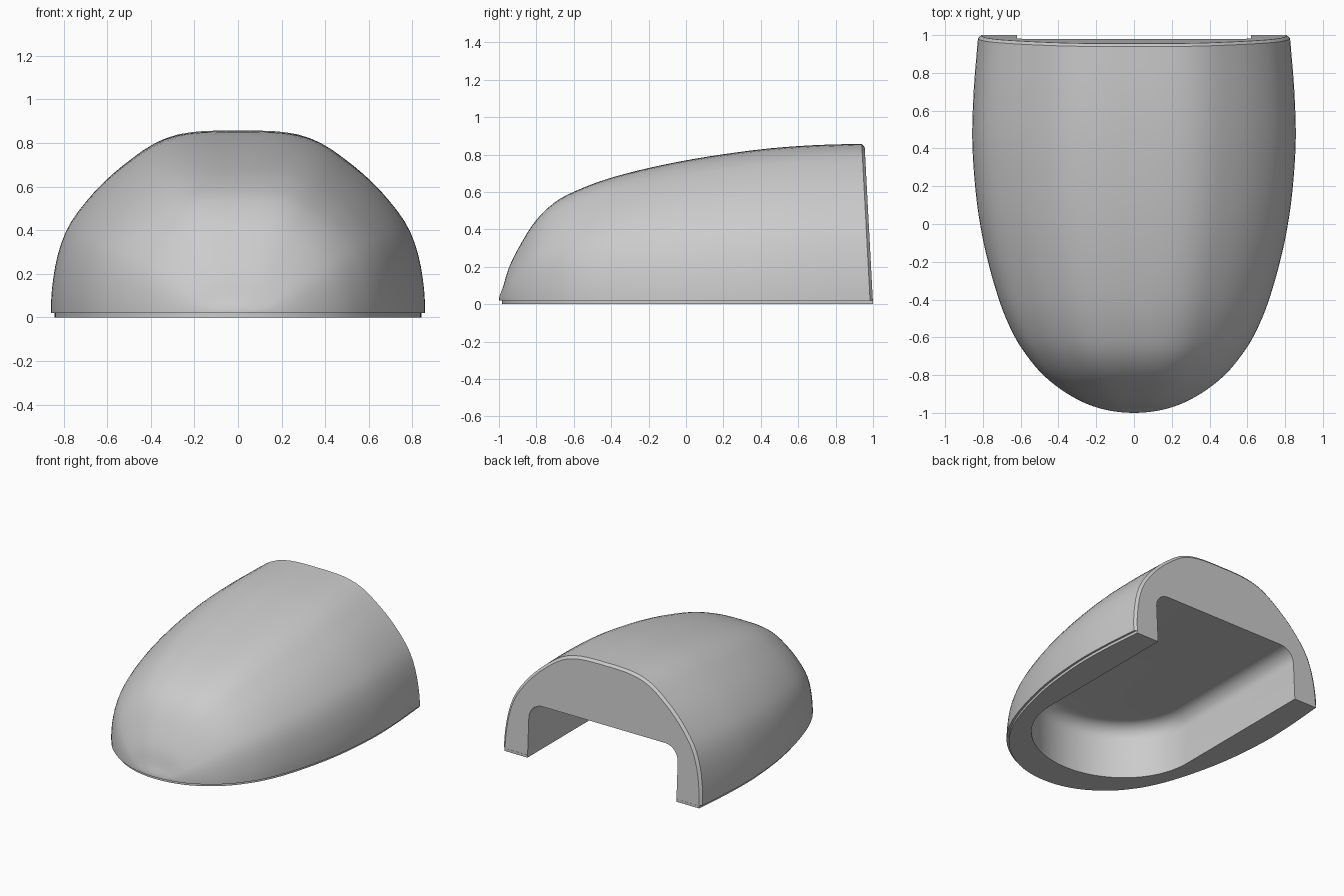
import bpy, bmesh, math

if "Cube" in bpy.data.objects:
    bpy.data.objects.remove(bpy.data.objects["Cube"])

grey = bpy.data.materials.new("mid_grey")
grey.use_nodes = True
grey.diffuse_color = (0.6, 0.6, 0.6, 1)
grey.node_tree.nodes["Principled BSDF"].inputs["Base Color"].default_value = (0.6, 0.6, 0.6, 1)

LIP = 0.02      # height of the recessed base lip
LEAN = 0.053    # backward lean of the open end


def smooth_curve(xs, ys):
    """Cubic curve through the points."""
    n = len(xs)
    m = []
    for i in range(n):
        a, b = max(i - 1, 0), min(i + 1, n - 1)
        m.append((ys[b] - ys[a]) / (xs[b] - xs[a]))

    def f(x):
        i = 0
        while i < n - 2 and x > xs[i + 1]:
            i += 1
        h = xs[i + 1] - xs[i]
        u = (x - xs[i]) / h
        return ((1 + 2 * u) * (1 - u) ** 2 * ys[i] + u * (1 - u) ** 2 * h * m[i]
                + u * u * (3 - 2 * u) * ys[i + 1] + u * u * (u - 1) * h * m[i + 1])
    return f


def along(s):
    return math.sqrt(max(s + 1, 0) / 2)


# Half width and height along the length: (y, half width, height)
stations = [(-1, 0, 0), (-.98, .165, .075), (-.95, .255, .18), (-.9, .35, .29),
            (-.8, .48, .45), (-.7, .565, .545), (-.6, .63, .60), (-.4, .715, .675),
            (0, .815, .768), (.4, .855, .825), (.7, .849, .848), (1, .825, .857)]
ts = [along(p[0]) for p in stations]
half_width = smooth_curve(ts, [p[1] for p in stations])
height = smooth_curve(ts, [p[2] for p in stations])

# Half cross-section as radius against angle
arch = [(.855, 0), (.845, .17), (.82, .3), (.78, .41), (.7, .53), (.6, .64),
        (.5, .725), (.4, .795), (.3, .835), (.2, .852), (.1, .857), (0, .857)]
arch = [(x / .855, z / .857) for x, z in arch]
radius = smooth_curve([math.atan2(z, x) for x, z in arch], [math.hypot(x, z) for x, z in arch])


def section(s, inset=0.0, n=48):
    """Arch-shaped ring at station s."""
    t = along(s)
    w, h = half_width(t) - inset, height(t) - LIP * min(1, t * 4) - inset
    blend = max(0, s) ** 2 * (3 - 2 * max(0, s))
    ring = []
    for i in range(n + 1):
        a = math.pi * i / n
        r = radius(min(a, math.pi - a))
        z = LIP + max(h, 0.004) * r * math.sin(a)
        ring.append((w * r * math.cos(a), s - LEAN * z * blend, z))
    return ring


def loft(name, rings, pole=None):
    """Closed skin over rings, with an optional starting point."""
    bm = bmesh.new()
    rows = [[bm.verts.new(p) for p in ring] for ring in rings]
    n = len(rows[0])
    for a, b in zip(rows, rows[1:]):
        for i in range(n):
            j = (i + 1) % n
            bm.faces.new((a[i], a[j], b[j], b[i]))
    bm.faces.new(rows[-1])
    if pole:
        tip = bm.verts.new(pole)
        for i in range(n):
            bm.faces.new((tip, rows[0][i], rows[0][(i + 1) % n]))
    else:
        bm.faces.new(rows[0])
    bmesh.ops.recalc_face_normals(bm, faces=bm.faces)
    mesh = bpy.data.meshes.new(name)
    bm.to_mesh(mesh)
    bm.free()
    mesh.materials.append(grey)
    ob = bpy.data.objects.new(name, mesh)
    bpy.context.collection.objects.link(ob)
    return ob


# Domed shell with a chamfered rim at the open end
steps = [-1 + 1.985 * (i / 44) ** 2 for i in range(1, 45)]
shell = loft("shell", [section(s) for s in steps] + [section(1, 0.018)], (0, -1, LIP))

# Recessed lip under the shell
plan = [(half_width(along(s)) * .982, 1 + (s - 1) * .9925) for s in steps + [1]]
plan = [(0, -.985)] + plan + [(-x, y) for x, y in reversed(plan)]
lip = loft("base_lip", [[(x, y, z) for x, y in plan] for z in (0, LIP)])


# Hollow: straight sides, rounded front, filleted ceiling
def hollow_ring(z, d):
    pts = [(.62 - d, 1.3)]
    for i in range(41):
        a = math.pi * i / 40
        pts.append(((.62 - d) * math.cos(a), -.17 - (.58 - d) * math.sin(a), z))
    return [(p[0], p[1], z) for p in pts + [(d - .62, 1.3)]]


R, CEILING = 0.11, 0.405
rings = [hollow_ring(-.1, 0)]
for i in range(9):
    a = math.pi / 2 * i / 8
    rings.append(hollow_ring(CEILING - R + R * math.sin(a), R - R * math.cos(a)))
cutter = loft("hollow_cutter", rings)
cutter.hide_render = True

for ob in (shell, lip):
    mod = ob.modifiers.new("hollow", 'BOOLEAN')
    mod.operation, mod.solver, mod.object = 'DIFFERENCE', 'EXACT', cutter
    bpy.ops.object.select_all(action='DESELECT')
    ob.select_set(True)
    bpy.context.view_layer.objects.active = ob
    bpy.ops.object.modifier_apply(modifier="hollow")
    bpy.ops.object.shade_smooth_by_angle(angle=math.radians(30))
bpy.data.objects.remove(cutter)
